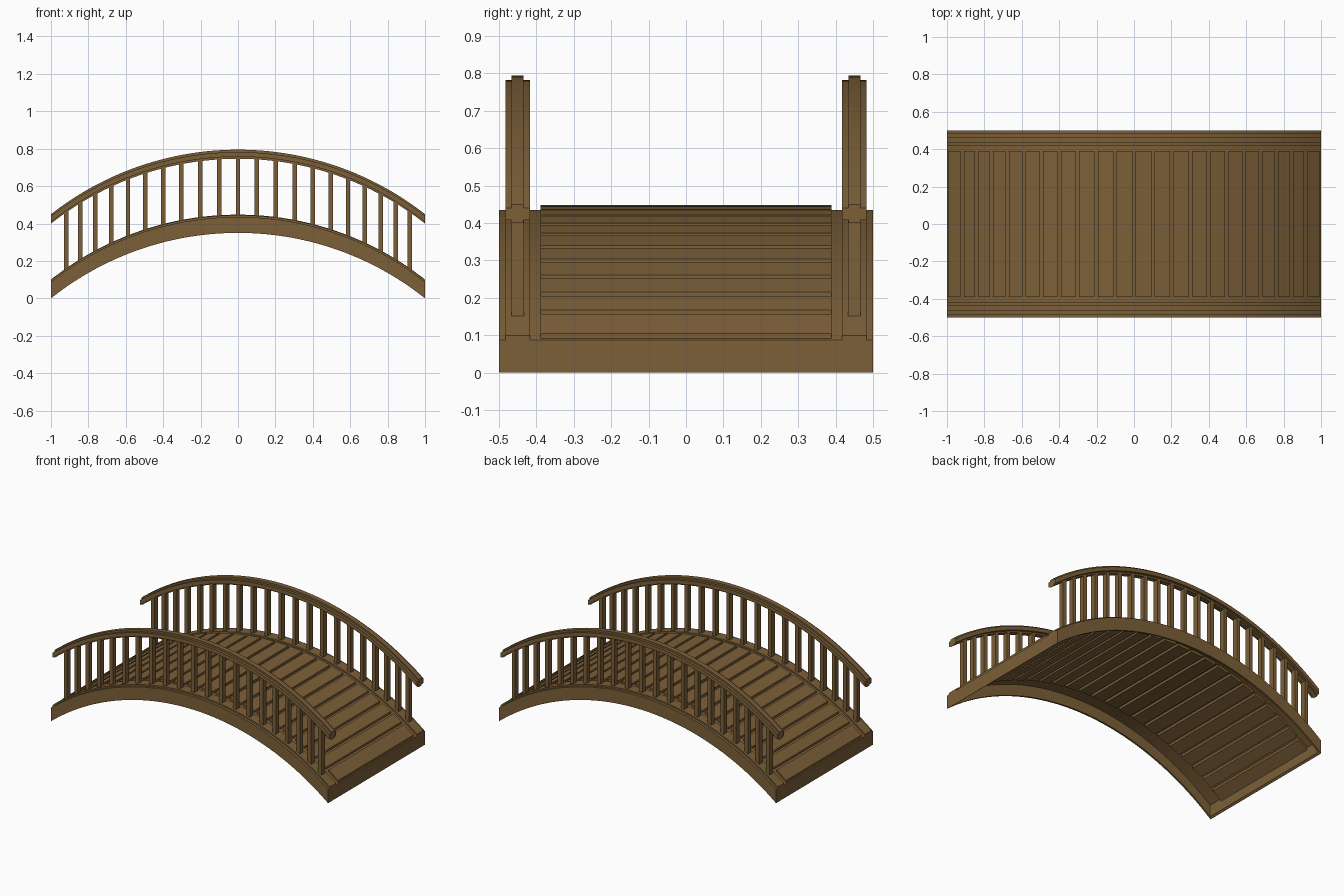
import bpy, bmesh, math

if "Cube" in bpy.data.objects:
    bpy.data.objects.remove(bpy.data.objects["Cube"])

wood = bpy.data.materials.new("brown_wood")
wood.diffuse_color = (0.20, 0.115, 0.04, 1)
wood.use_nodes = True
wood.node_tree.nodes["Principled BSDF"].inputs["Base Color"].default_value = wood.diffuse_color


def arc(x, end, crown):
    """Height of a circular arc through (+-1, end) and (0, crown)."""
    rise = crown - end
    r = (1 + rise * rise) / (2 * rise)
    return crown - r + math.sqrt(r * r - x * x)


def strip(bm, x0, x1, y0, y1, low, high, n):
    """Arched bar between two arcs, given as (end, crown) heights."""
    rings = []
    for i in range(n + 1):
        x = x0 + (x1 - x0) * i / n
        a, b = arc(x, *low), arc(x, *high)
        rings.append([bm.verts.new((x, y, z)) for y, z in
                      ((y0, a), (y1, a), (y1, b), (y0, b))])
    for p, q in zip(rings, rings[1:]):
        for k in range(4):
            m = (k + 1) % 4
            bm.faces.new((p[k], p[m], q[m], q[k]))
    bm.faces.new(rings[0][::-1])
    bm.faces.new(rings[-1])


def finish(bm, name):
    bmesh.ops.recalc_face_normals(bm, faces=bm.faces[:])
    me = bpy.data.meshes.new(name)
    bm.to_mesh(me)
    bm.free()
    me.materials.append(wood)
    me.shade_smooth()
    me.set_sharp_from_angle(angle=math.radians(30))
    ob = bpy.data.objects.new(name, me)
    bpy.context.collection.objects.link(ob)
    return ob


def bar(name, *args):
    bm = bmesh.new()
    strip(bm, *args)
    return finish(bm, name)


BOTTOM = (0.0, 0.35)
DECK_TOP = (0.088, 0.435)
DECK_LOW = (0.076, 0.423)
spots = [1.31 * math.sin(k * 0.0776) for k in range(-10, 11)]

for side, s in (("front", -1), ("back", 1)):
    def ys(a, b):
        return sorted((s * a, s * b))

    # Thin arched side board and the low rail the balusters stand on
    bar(side + "_side_board", -1, 1, *ys(0.488, 0.5), BOTTOM, DECK_TOP, 48)
    bar(side + "_foot_rail", -1, 1, *ys(0.417, 0.483),
        (0.080, 0.427), (0.099, 0.445), 48)

    # Handrail: wide body with a narrow rib above and below
    bm = bmesh.new()
    strip(bm, -1, 1, *ys(0.417, 0.483), (0.408, 0.757), (0.440, 0.782), 48)
    strip(bm, -1, 1, *ys(0.434, 0.466), (0.400, 0.746), (0.450, 0.795), 48)
    finish(bm, side + "_handrail")

    # Balusters
    bm = bmesh.new()
    for x in spots:
        strip(bm, x - 0.012, x + 0.012, *ys(0.433, 0.467),
              (0.09, 0.437), (0.415, 0.76), 1)
    finish(bm, side + "_balusters")

# Deck: thin slab with raised planks on both faces
bar("deck_slab", -1, 1, -0.488, 0.488, DECK_LOW, DECK_TOP, 48)
bm = bmesh.new()
edges = [-1.004] + spots + [1.004]
for a, b in zip(edges, edges[1:]):
    strip(bm, a + 0.009, b - 0.009, -0.389, 0.389,
          (0.060, 0.407), (0.101, 0.448), 1)
finish(bm, "deck_planks")

# Thin end boards closing the arch
for name, x0, x1 in (("left_end_board", -1, -0.988), ("right_end_board", 0.988, 1)):
    bar(name, x0, x1, -0.488, 0.488, BOTTOM, DECK_TOP, 1)
